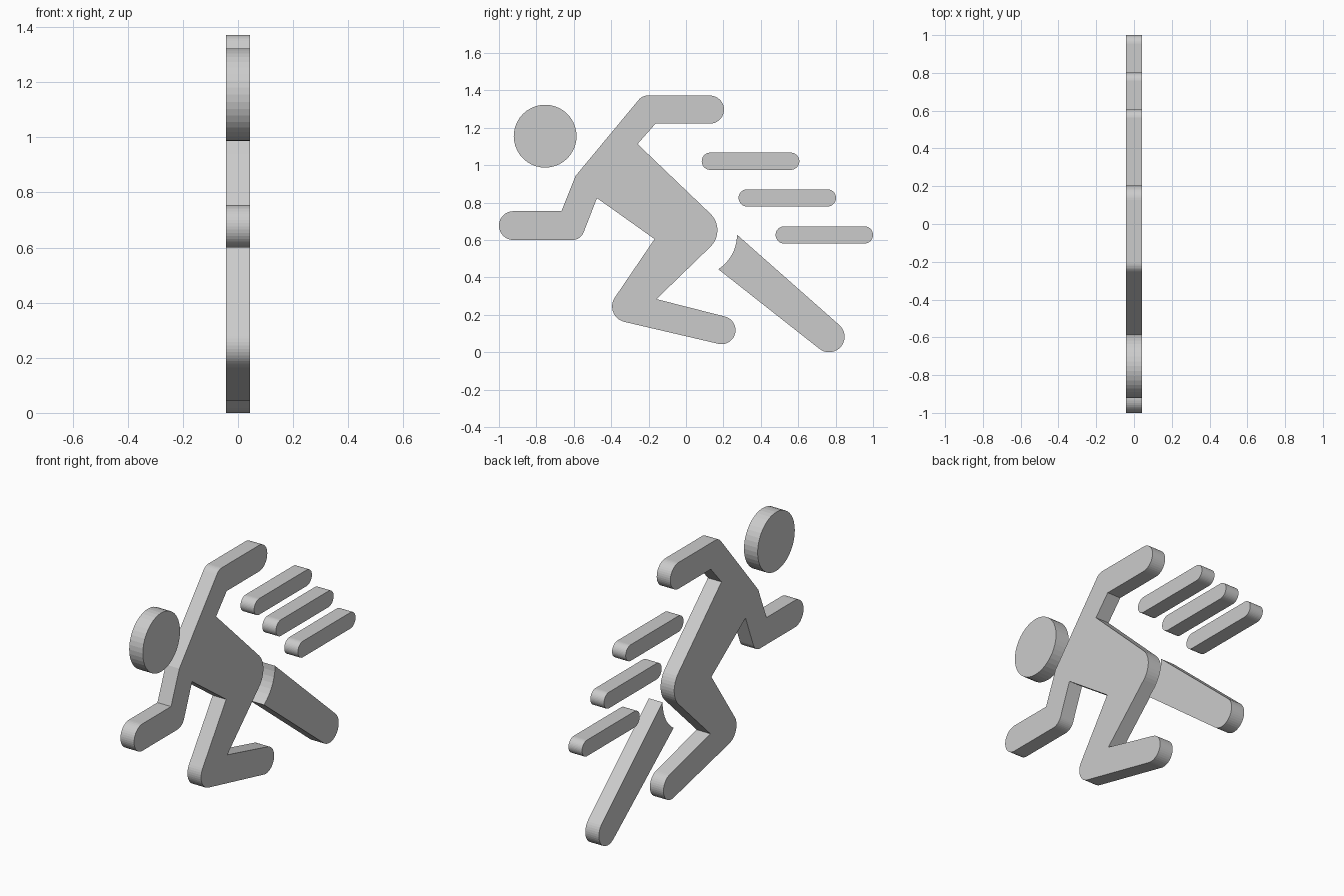
import bpy, bmesh
from math import radians, cos, sin, ceil

if "Cube" in bpy.data.objects:
    bpy.data.objects.remove(bpy.data.objects["Cube"])

HALF = 0.043  # half thickness along x


def outline(items):
    """Expand points (y, z) and arcs (y, z, r, start, end) into a loop."""
    pts = []
    for it in items:
        if len(it) == 2:
            pts.append(it)
            continue
        cy, cz, r, a0, a1 = it
        n = max(4, ceil(abs(a1 - a0) / 9))
        for i in range(n + 1):
            a = radians(a0 + (a1 - a0) * i / n)
            pts.append((cy + r * cos(a), cz + r * sin(a)))
    return pts


def plate(name, pts):
    """Extrude a closed y-z outline through the plate thickness."""
    bm = bmesh.new()
    face = bm.faces.new([bm.verts.new((-HALF, y, z)) for y, z in pts])
    ext = bmesh.ops.extrude_face_region(bm, geom=[face], use_keep_orig=True)
    verts = [g for g in ext["geom"] if isinstance(g, bmesh.types.BMVert)]
    bmesh.ops.translate(bm, verts=verts, vec=(2 * HALF, 0, 0))
    bmesh.ops.recalc_face_normals(bm, faces=bm.faces)
    me = bpy.data.meshes.new(name)
    bm.to_mesh(me)
    bm.free()
    ob = bpy.data.objects.new(name, me)
    bpy.context.collection.objects.link(ob)
    return ob


# Head disc
plate("head", outline([(-0.753, 1.155, 0.168, 360, 0)])[:-1])

# Torso with both arms and the bent front leg
plate("body", outline([
    (-0.923, 0.677, 0.077, 270, 90),    # front hand
    (-0.666, 0.754), (-0.591, 0.942),   # inner elbow, front shoulder
    (-0.206, 1.312, 0.060, 141, 90),    # rear elbow
    (0.128, 1.297, 0.075, 90, -90),     # rear hand
    (-0.163, 1.222), (-0.259, 1.113),   # inner rear elbow, armpit
    (0.045, 0.652, 0.123, 46.6, -45),   # hip
    (-0.158, 0.284),                    # back of knee
    (0.190, 0.118, 0.075, 76, -104),    # foot
    (-0.310, 0.245, 0.085, 256, 146),   # knee
    (-0.168, 0.605), (-0.476, 0.824),   # groin, front armpit
    (-0.607, 0.664, 0.064, -22, -90),   # front elbow
]))

# Trailing leg, hollowed around the hip
plate("rear_leg", outline([
    (0.765, 0.083, 0.083, 49.5, -128),
    (0.053, 0.628, 0.220, -57, 0),
]))

# Speed bars
for i, (y0, y1, z) in enumerate([(0.084, 0.606, 1.021),
                                 (0.281, 0.802, 0.825),
                                 (0.479, 1.0, 0.627)]):
    r = 0.046
    plate(f"speed_bar_{i + 1}", outline([(y0 + r, z, r, 270, 90),
                                         (y1 - r, z, r, 90, -90)]))
